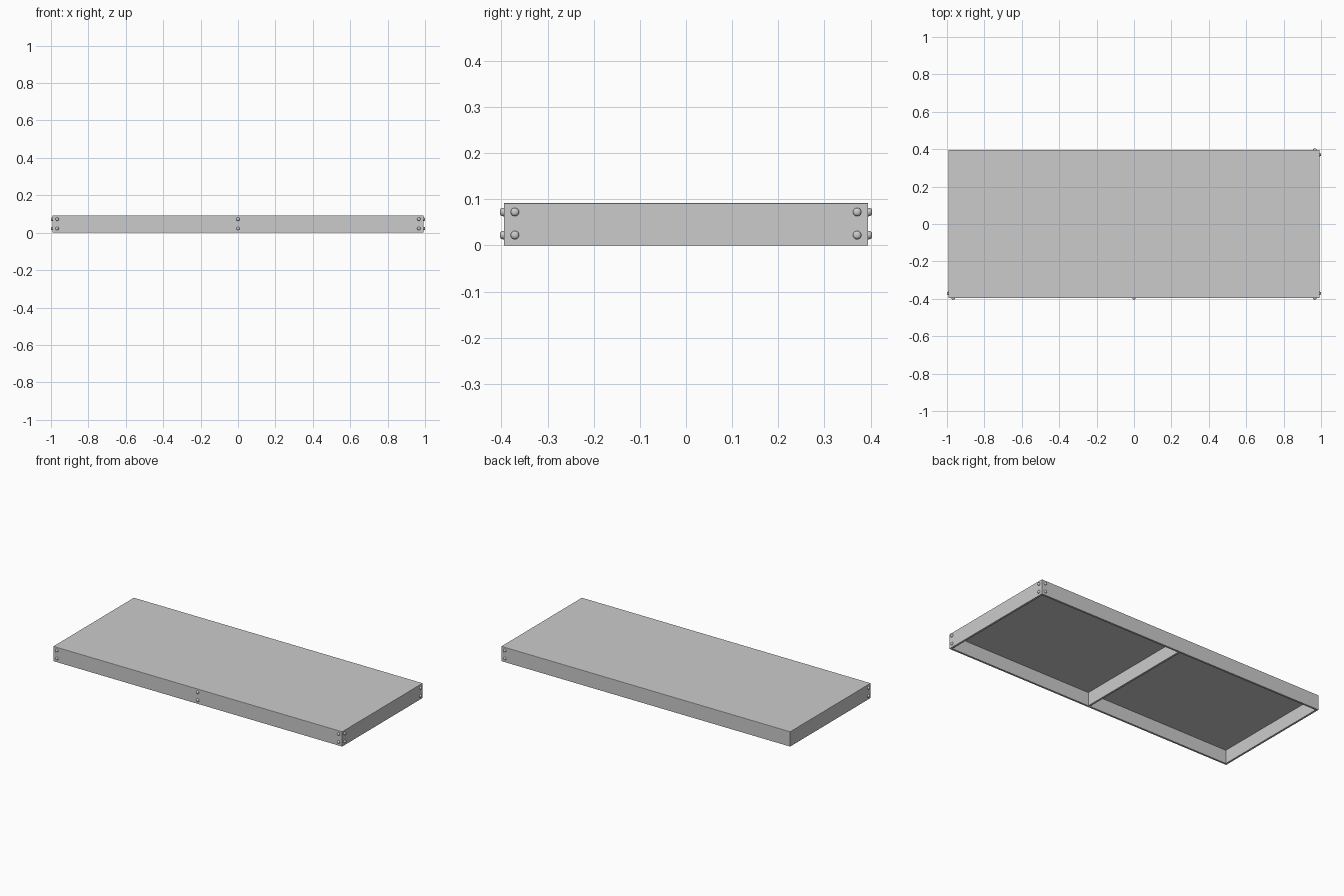
import bpy, math
from mathutils import Vector

if "Cube" in bpy.data.objects:
    bpy.data.objects.remove(bpy.data.objects["Cube"])

HX, HY, H = 0.9915, 0.395, 0.092   # half length, half depth, height of the body
T = 0.012                          # sheet thickness of frame
TOP = 0.009                        # thickness of top panel


def box(name, lo, hi, bevel=0.0):
    x0, y0, z0 = lo
    x1, y1, z1 = hi
    verts = [(x, y, z) for x in (x0, x1) for y in (y0, y1) for z in (z0, z1)]
    faces = [(0, 1, 3, 2), (4, 6, 7, 5), (0, 4, 5, 1), (2, 3, 7, 6), (0, 2, 6, 4), (1, 5, 7, 3)]
    me = bpy.data.meshes.new(name)
    me.from_pydata(verts, [], faces)
    ob = bpy.data.objects.new(name, me)
    bpy.context.collection.objects.link(ob)
    if bevel:
        m = ob.modifiers.new("soft_edge", 'BEVEL')
        m.width, m.segments = bevel, 2
    return ob


# top panel with slightly softened edges
box("top_panel", (-HX, -HY, H - TOP), (HX, HY, H), 0.002)

# frame walls and middle brace
zt = H - TOP / 2
box("front_wall", (-HX, -HY, 0), (HX, -HY + T, zt))
box("back_wall", (-HX, HY - T, 0), (HX, HY, zt))
box("left_wall", (-HX, -HY + T, 0), (-HX + T, HY - T, zt))
box("right_wall", (HX - T, -HY + T, 0), (HX, HY - T, zt))
box("middle_brace", (-T / 2, -HY + T, 0), (T / 2, HY - T, zt))


# round bolt head: lathed profile of (radius, height)
def bolt_mesh(n=20):
    prof = [(0.0092, -0.002), (0.0092, 0.002), (0.0085, 0.005), (0.0066, 0.0073), (0.0035, 0.0085)]
    verts = [(r * math.cos(2 * math.pi * i / n), r * math.sin(2 * math.pi * i / n), h)
             for r, h in prof for i in range(n)]
    faces = [(k * n + i, k * n + (i + 1) % n, (k + 1) * n + (i + 1) % n, (k + 1) * n + i)
             for k in range(len(prof) - 1) for i in range(n)]
    last = (len(prof) - 1) * n
    faces += [tuple(reversed(range(n))), tuple(range(last, last + n))]
    me = bpy.data.meshes.new("bolt_head")
    me.from_pydata(verts, [], faces)
    me.shade_smooth()
    me.set_sharp_from_angle(angle=math.radians(40))
    return me


# bolt columns: (x, y, outward direction), two heads in each
BX, BY = 0.967, 0.371
columns = [
    (-BX, -HY, (0, -1, 0)), (0, -HY, (0, -1, 0)), (BX, -HY, (0, -1, 0)),
    (BX, HY, (0, 1, 0)),
    (HX, -BY, (1, 0, 0)), (HX, BY, (1, 0, 0)),
    (-HX, -BY, (-1, 0, 0)),
]
mesh = bolt_mesh()
for x, y, d in columns:
    for z in (0.0225, 0.0725):
        bolt = bpy.data.objects.new("bolt_head", mesh)
        bolt.location = (x, y, z)
        bolt.rotation_euler = Vector(d).to_track_quat('Z', 'Y').to_euler()
        bpy.context.collection.objects.link(bolt)
